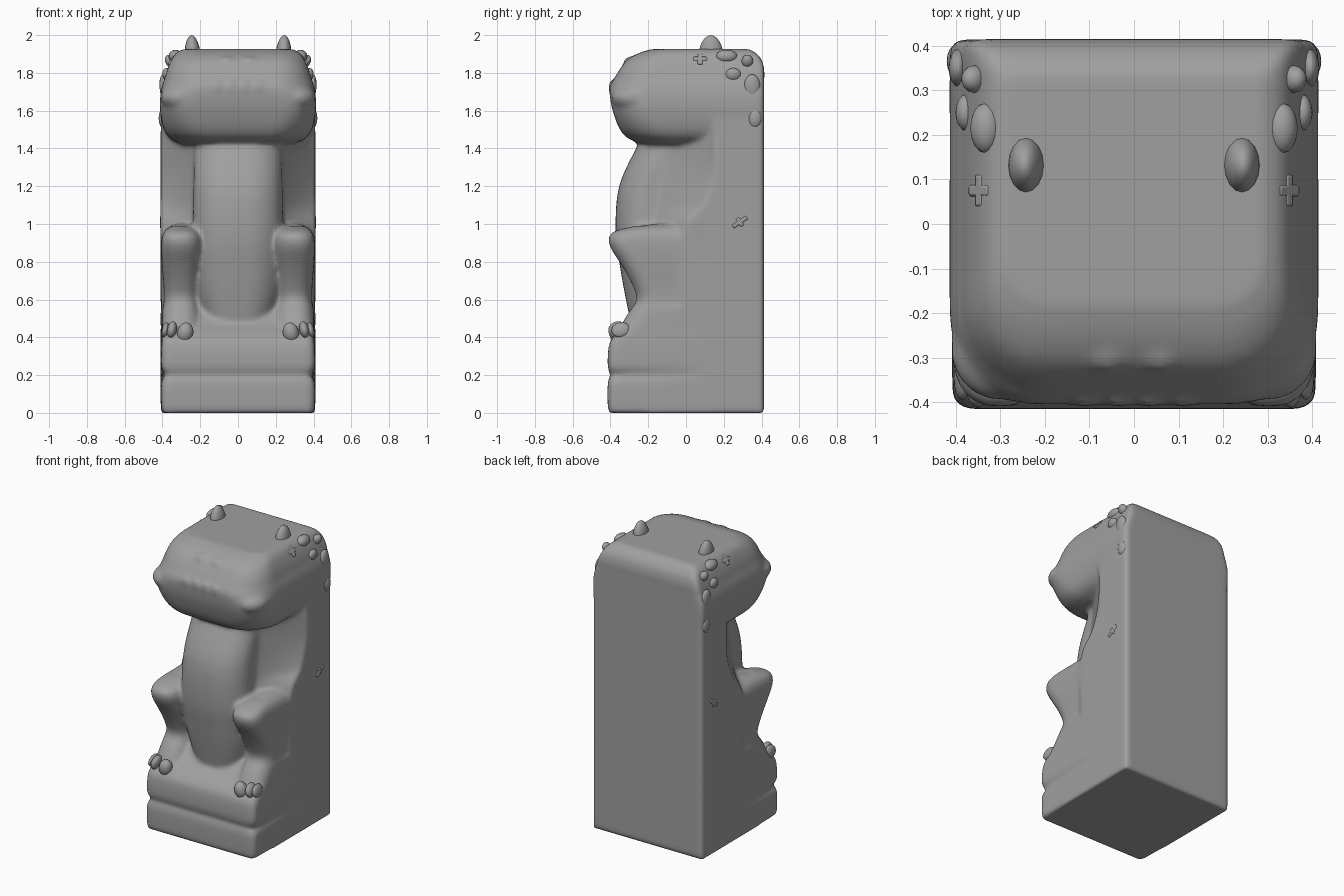
import bpy, bmesh, math
from mathutils import Matrix, Vector, Euler

cube = bpy.data.objects.get("Cube")
if cube:
    bpy.data.objects.remove(cube, do_unlink=True)

GREY = (0.35, 0.35, 0.35, 1)
grey = bpy.data.materials.new("stone_grey")
grey.use_nodes = True
grey.diffuse_color = GREY
grey.node_tree.nodes["Principled BSDF"].inputs["Base Color"].default_value = GREY
BACK = 0.414


def finish(name, bm):
    bmesh.ops.recalc_face_normals(bm, faces=bm.faces)
    mesh = bpy.data.meshes.new(name)
    bm.to_mesh(mesh)
    bm.free()
    mesh.materials.append(grey)
    ob = bpy.data.objects.new(name, mesh)
    bpy.context.collection.objects.link(ob)
    return ob


def smooth(ob, degrees=40):
    bpy.ops.object.select_all(action='DESELECT')
    ob.select_set(True)
    bpy.context.view_layer.objects.active = ob
    bpy.ops.object.shade_smooth_by_angle(angle=math.radians(degrees))


def half_outline(front, w, rx, ry, back, back_w, bulge):
    """Right half of a plan outline: shaped front corner, small round back corner.
    Bulge 1 rounds the front corner, 0 cuts it straight, below 0 hollows it."""
    pts = [(0, front)]
    for i in range(9):
        t = i / 8
        a = t * math.pi / 2
        along = t + bulge * (math.sin(a) - t)
        inward = t + bulge * (1 - math.cos(a) - t)
        pts.append((w - rx + rx * along, front + ry * inward))
    pts.append((back_w, max(0.14, front + ry + 0.01)))
    for i in range(4):
        a = i / 3 * math.pi / 2
        r = 0.02
        pts.append((back_w - r + r * math.cos(a), back - r + r * math.sin(a)))
    return pts + [(0, back)]


def curve_rings(rings, steps=4):
    """Smooth spline through the rings, so that a tower swells softly."""
    rows = [Vector(r) for r in rings]
    rows = [rows[0]] + rows + [rows[-1]]
    out = []
    for a, b, c, d in zip(rows, rows[1:], rows[2:], rows[3:]):
        for i in range(steps):
            t = i / steps
            out.append(b + (c - a) * (t / 2) + (a * 2 - b * 5 + c * 4 - d) * (t * t / 2)
                       + (b * 3 - a - c * 3 + d) * (t ** 3 / 2))
    return out + [rows[-1]]


def tower(bm, rings, centre=0, back_w=None, bulge=1):
    """Stack plan outlines (z, front, half width, rx, ry, back) into a solid."""
    loops = []
    for z, front, w, rx, ry, back in curve_rings(rings):
        half = half_outline(front, w, rx, ry, back, back_w or w, bulge)
        outline = half + [(-x, y) for x, y in half[-2:0:-1]]
        loops.append([bm.verts.new((x + centre, y, z)) for x, y in outline])
    for lo, hi in zip(loops, loops[1:]):
        for i in range(len(lo)):
            j = (i + 1) % len(lo)
            bm.faces.new((lo[i], lo[j], hi[j], hi[i]))
    bm.faces.new(loops[0][::-1])
    bm.faces.new(loops[-1])


def ball(bm, loc, size, tilt=(0, 0, 0), seg=16):
    m = Matrix.LocRotScale(Vector(loc), Euler(tilt), Vector(size))
    return bmesh.ops.create_uvsphere(bm, u_segments=seg, v_segments=seg // 2 + 2,
                                     radius=1, matrix=m)["verts"]


body = bmesh.new()

# Two stacked slabs with a shallow groove, the top sloping up to the belly
tower(body, [(z, f, w, .04, .04, BACK) for z, f, w in
             ((0, -.408, .4), (.03, -.414, .406), (.16, -.414, .406), (.2, -.4, .385),
              (.24, -.414, .406), (.33, -.412, .406), (.38, -.4, .403), (.42, -.365, .4),
              (.47, -.3, .4), (.56, -.21, .4))], back_w=.409)

# Back block, its flanks sweeping in to the neck
tower(body, [(z, -.22, w, .22, ry, BACK) for z, w, ry in
             ((.45, .405, .2), (.95, .41, .2), (1.1, .412, .31), (1.25, .405, .36),
              (1.4, .395, .36), (1.65, .4, .36))], back_w=.409, bulge=-.1)

# Belly and neck column
tower(body, [(z, f, w, w * .8, .16, .3) for z, f, w in
             ((.4, -.29, .13), (.48, -.295, .18), (.6, -.318, .215), (.75, -.345, .235),
              (.95, -.372, .24), (1.2, -.354, .235), (1.43, -.25, .235),
              (1.55, -.2, .24))])

# Head: heavy jaw, lip line and rounded crown
tower(body, [(1.425, -.23, .3, .2, .2, BACK), (1.455, -.31, .36, .2, .22, BACK),
             (1.51, -.355, .395, .19, .22, BACK), (1.6, -.388, .412, .17, .2, BACK),
             (1.67, -.402, .412, .17, .2, BACK), (1.73, -.402, .402, .2, .22, BACK),
             (1.77, -.38, .388, .2, .2, BACK), (1.82, -.35, .374, .18, .18, BACK),
             (1.87, -.31, .352, .16, .16, .4), (1.905, -.25, .328, .14, .14, .37),
             (1.926, -.18, .29, .1, .1, .335)], back_w=None)

for s in (-1, 1):
    # Bent knees, shins and feet
    tower(body, [(z, f, w, w * .85, .1, .2) for z, f, w in
                 ((.4, -.37, .1), (.46, -.345, .1), (.53, -.305, .095), (.6, -.26, .09),
                  (.68, -.285, .092), (.78, -.34, .1), (.87, -.397, .104),
                  (.93, -.41, .1), (.965, -.37, .085), (.99, -.27, .055))],
          centre=s * .302)
    # Thigh top running back into the flank
    ball(body, (s * .3, -.1, .9), (.105, .28, .105))
    # Corners of the lips and nostrils
    ball(body, (s * .32, -.295, 1.67), (.09, .105, .065), (0, 0, -s * .5))
    ball(body, (s * .06, -.295, 1.862), (.045, .035, .025))
    # Tooth tips pressing through the lip
    for x in (.035, .11):
        ball(body, (s * x, -.394, 1.725), (.025, .02, .035))

body = finish("body", body)
remesh = body.modifiers.new("blend", 'REMESH')
remesh.mode = 'VOXEL'
remesh.voxel_size = 0.013
remesh.use_smooth_shade = True
soften = body.modifiers.new("soften", 'SMOOTH')
soften.factor = 0.5
soften.iterations = 10
for p in body.data.polygons:
    p.use_smooth = True

# (x, y, z), size, tilt for the scales on the head and the toes
SCALES = [((.332, .215, 1.888), (.036, .057, .034), .5),
          ((.358, .325, 1.862), (.027, .031, .036), .5),
          ((.375, .25, 1.79), (.025, .042, .036), .2),
          ((.39, .35, 1.72), (.025, .045, .073), .1),
          ((.4, .365, 1.56), (.02, .036, .05), 0)]
TOES = [((.28, -.365, .422), (.043, .042, .058), .2), ((.35, -.362, .44), (.026, .05, .045), .3),
        ((.385, -.345, .44), (.018, .05, .04), .2)]


def plus_mark(name, loc, rot, arm, cross, wide):
    """Small raised cross with softened edges, spun before it is leaned over."""
    bm = bmesh.new()
    for size in ((2 * cross, wide, .02), (wide, 2 * arm, .02)):
        bmesh.ops.create_cube(bm, size=1, matrix=Matrix.Diagonal((*size, 1)))
    bm.transform(Matrix.LocRotScale(Vector(loc), Euler(rot, 'ZYX'), None))
    ob = finish(name, bm)
    bev = ob.modifiers.new("soft_edges", 'BEVEL')
    bev.width = 0.006
    bev.segments = 2
    smooth(ob)


for side, s in (("left", 1), ("right", -1)):
    for label, group in (("scale", SCALES), ("toe", TOES)):
        for i, ((x, y, z), size, tilt) in enumerate(group, 1):
            bm = bmesh.new()
            rot = (0, s * tilt, 0) if label == "scale" else (tilt, s * -.2, 0)
            ball(bm, (s * x, y, z), size, rot)
            smooth(finish(f"{side}_{label}_{i}", bm), 60)
    # Blunt horn: an egg narrowed towards the tip
    bm = bmesh.new()
    for v in ball(bm, (0, 0, 0), (1, 1, 1)):
        if v.co.z > 0:
            v.co.x *= 1 - .15 * v.co.z
            v.co.y *= 1 - .15 * v.co.z
    bm.transform(Matrix.LocRotScale(Vector((s * .242, .132, 1.915)),
                                    Euler((0, s * .04, 0)), Vector((.041, .063, .085))))
    smooth(finish(f"{side}_horn", bm), 60)
    plus_mark(f"{side}_head_mark", (s * .343, .075, 1.872), (0, s * .9, 0), .036, .036, .026)
    plus_mark(f"{side}_flank_mark", (s * .404, .285, 1.01), (0, s * 1.57, s * .6),
              .045, .025, .022)
